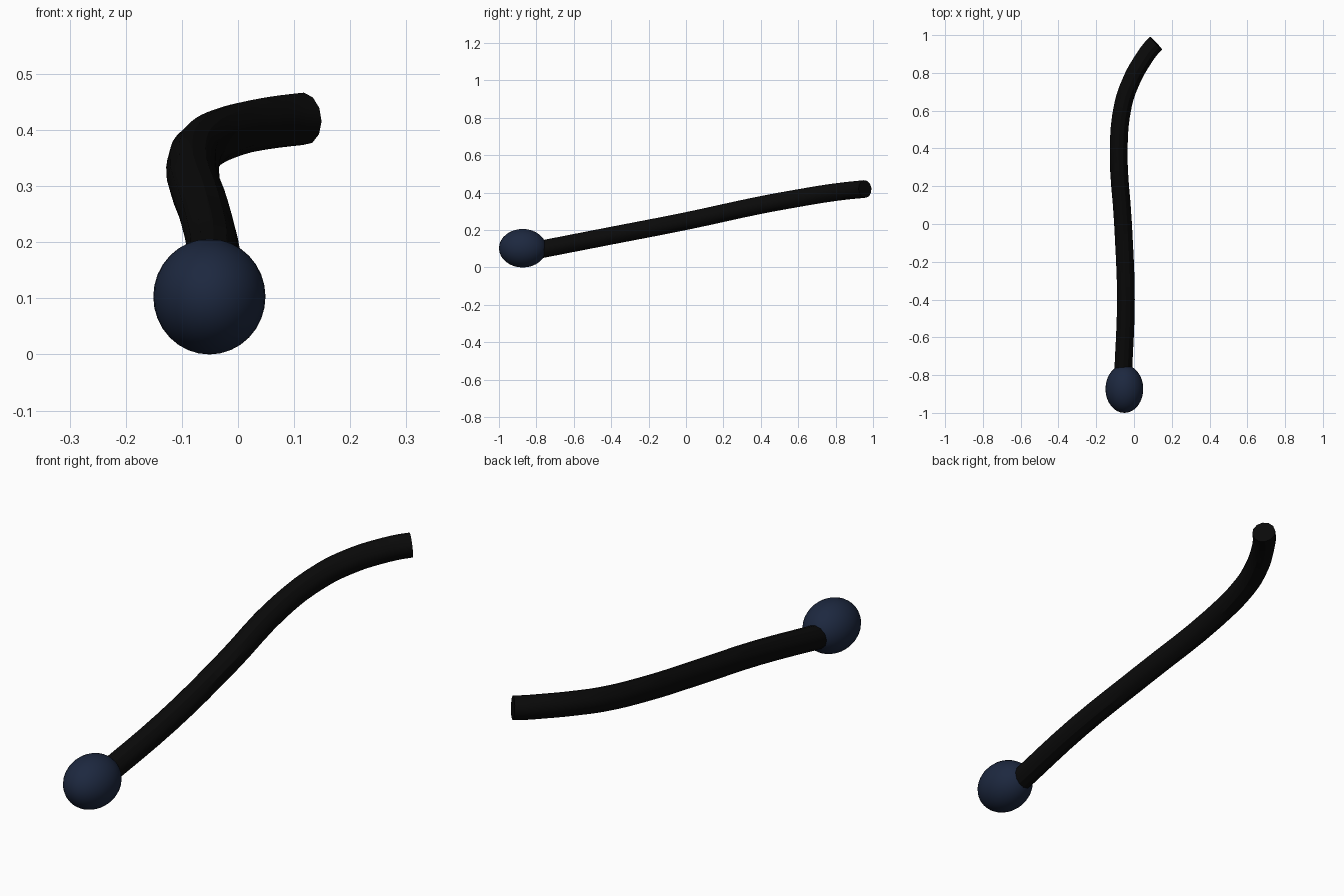
import bpy

if "Cube" in bpy.data.objects:
    bpy.data.objects.remove(bpy.data.objects["Cube"])


def colour(obj, name, rgb):
    mat = bpy.data.materials.new(name)
    mat.diffuse_color = (*rgb, 1)
    mat.use_nodes = True
    mat.node_tree.nodes["Principled BSDF"].inputs["Base Color"].default_value = mat.diffuse_color
    obj.data.materials.append(mat)


# Rounded bulb at the front end
bpy.ops.mesh.primitive_uv_sphere_add(segments=32, ring_count=16, radius=1,
                                     location=(-0.051, -0.873, 0.103))
bulb = bpy.context.object
bulb.name = "bulb"
bulb.scale = (0.1, 0.127, 0.103)
bpy.ops.object.transform_apply(location=False, rotation=False, scale=True)
bpy.ops.object.shade_smooth()
colour(bulb, "navy", (0.012, 0.021, 0.05))

# Curved stem swept along a gentle S path
path = [(-0.058, -0.80, 0.092), (-0.043, -0.40, 0.170), (-0.058, 0.0, 0.248),
        (-0.081, 0.40, 0.334), (-0.058, 0.63, 0.376), (-0.020, 0.745, 0.395),
        (0.035, 0.85, 0.409), (0.117, 0.957, 0.420)]
curve = bpy.data.curves.new("stem", 'CURVE')
curve.dimensions = '3D'
curve.resolution_u = 4
curve.bevel_depth = 0.047
curve.bevel_resolution = 4
curve.use_fill_caps = True
spline = curve.splines.new('BEZIER')
spline.bezier_points.add(len(path) - 1)
for point, co in zip(spline.bezier_points, path):
    point.co = co
    point.handle_left_type = point.handle_right_type = 'AUTO'

# The tip is cut turned slightly towards +x
tip = spline.bezier_points[-1]
tip.handle_left_type = tip.handle_right_type = 'FREE'
tip.handle_left = (0.079, 0.922, 0.416)
tip.handle_right = (0.155, 0.982, 0.423)

stem = bpy.data.objects.new("stem", curve)
bpy.context.collection.objects.link(stem)
bpy.ops.object.select_all(action='DESELECT')
stem.select_set(True)
bpy.context.view_layer.objects.active = stem
bpy.ops.object.convert(target='MESH')
stem = bpy.context.object
stem.name = "stem"
bpy.ops.object.shade_smooth_by_angle()
colour(stem, "black", (0.003, 0.003, 0.003))
